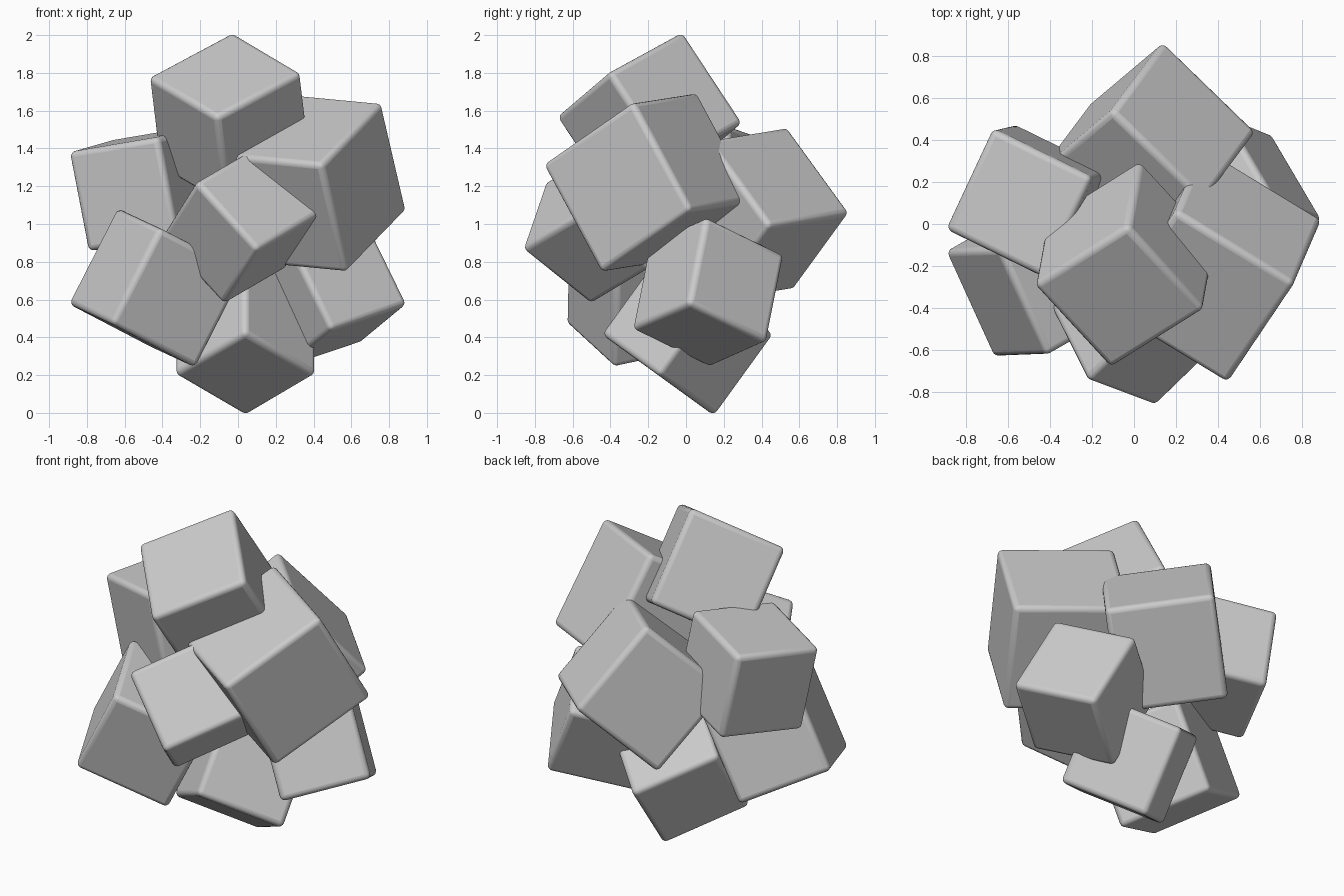
import bpy
from mathutils import Vector, Matrix

if "Cube" in bpy.data.objects:
    bpy.data.objects.remove(bpy.data.objects["Cube"])

R = 0.03                      # edge rounding radius
CORE = Vector((0, 0, 1))      # middle of the cluster

# name: an outer corner, then its two neighbouring corners
CUBES = {
    "top_cube":         ((-.03, -.02, 2.0), (-.46, -.29, 1.77), (.33, -.39, 1.80)),
    "right_cube":       ((.75, -.28, 1.63), (.44, -.74, 1.31), (.88, .02, 1.08)),
    "front_cube":       ((.10, -.85, .87), (-.22, -.73, 1.22), (.41, -.55, 1.05)),
    "lower_left_cube":  ((-.66, -.62, .48), (-.41, -.61, .97), (-.88, -.14, .58)),
    "upper_left_cube":  ((-.88, -.02, 1.37), (-.41, -.25, 1.45), (-.67, .42, 1.43)),
    "lower_right_cube": ((.88, .02, .58), (.65, .41, .39), (.66, .11, 1.03)),
    "back_cube":        ((.14, .85, 1.06), (-.10, .53, 1.50), (.57, .45, .98)),
    "bottom_cube":      ((.04, .15, 0), (-.32, -.14, .21), (.40, -.14, .21)),
}


def add_cube(name, corner, end_a, end_b):
    p = Vector(corner)
    a, b = Vector(end_a) - p, Vector(end_b) - p
    side = (a.length + b.length) / 2
    # orthonormal frame, third edge pointing into the cluster
    x = a.normalized()
    y = (b - x * b.dot(x)).normalized()
    z = x.cross(y)
    inward = z if z.dot(CORE - p) > 0 else -z
    centre = p + (x + y + inward) * side / 2
    rot = Matrix((x, y, z)).transposed().to_4x4()

    bpy.ops.mesh.primitive_cube_add(size=side + 0.84 * R)
    ob = bpy.context.object
    ob.name = name
    ob.matrix_world = Matrix.Translation(centre) @ rot
    bevel = ob.modifiers.new("rounded_edges", 'BEVEL')
    bevel.width = R
    bevel.segments = 4
    bpy.ops.object.shade_smooth_by_angle()


for name, corners in CUBES.items():
    add_cube(name, *corners)
